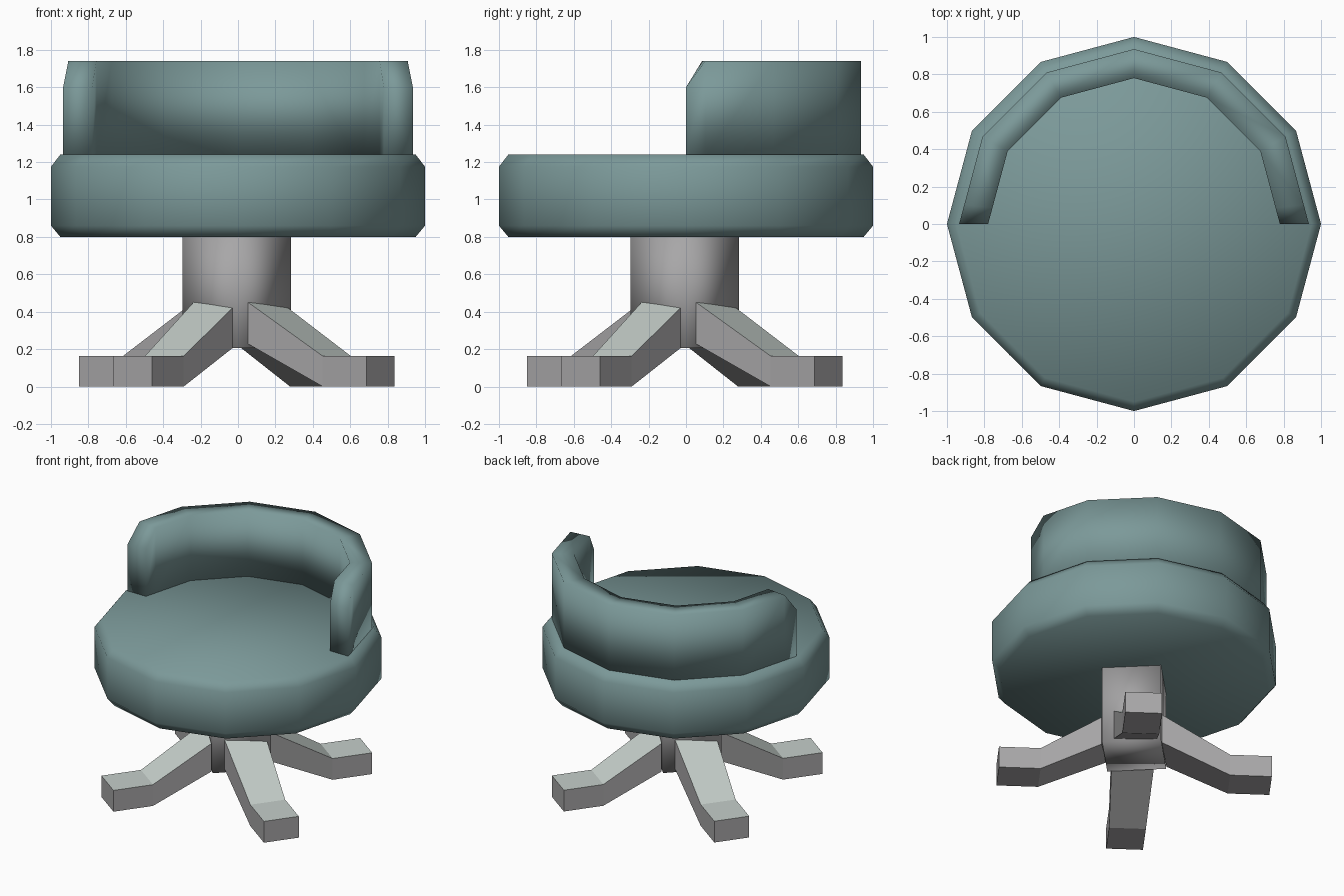
import bpy, bmesh, math
from mathutils import Vector, Matrix

if "Cube" in bpy.data.objects:
    bpy.data.objects.remove(bpy.data.objects["Cube"])


def material(name, rgb):
    m = bpy.data.materials.new(name)
    m.diffuse_color = (*rgb, 1)
    m.use_nodes = True
    m.node_tree.nodes["Principled BSDF"].inputs["Base Color"].default_value = m.diffuse_color
    return m


teal = material("teal_upholstery", (0.20, 0.32, 0.32))
grey = material("grey_metal", (0.39, 0.385, 0.39))
pale = material("pale_grey_green", (0.56, 0.62, 0.59))


def loft(name, rings, mats, smooth=False):
    """Skin a list of equal-length closed rings and cap both ends."""
    bm = bmesh.new()
    vs = [[bm.verts.new(p) for p in r] for r in rings]
    n = len(rings[0])
    for a, b in zip(vs, vs[1:]):
        for i in range(n):
            j = (i + 1) % n
            bm.faces.new((a[i], a[j], b[j], b[i]))
    bm.faces.new(vs[0])
    bm.faces.new(vs[-1])
    bmesh.ops.recalc_face_normals(bm, faces=bm.faces[:])
    for f in bm.faces:
        f.smooth = smooth
        f.normal_update()
        # upper faces take the second colour when there is one
        f.material_index = int(len(mats) > 1 and f.normal.z > 0.4)
    me = bpy.data.meshes.new(name)
    bm.to_mesh(me)
    bm.free()
    for m in mats:
        me.materials.append(m)
    ob = bpy.data.objects.new(name, me)
    bpy.context.collection.objects.link(ob)
    return ob


def polar(r, deg, z):
    a = math.radians(deg)
    return Vector((r * math.cos(a), r * math.sin(a), z))


# seat: twelve-sided cushion with bevelled rims
profile = [(0.95, 0.80), (1.0, 0.86), (1.0, 1.175), (0.95, 1.24)]
loft("seat", [[polar(r, 30 * i, z) for i in range(12)] for r, z in profile], [teal], True)


# backrest: half ring with cut top corners at both ends
def section(direction, top):
    o, i = direction * 0.935, direction * 0.78
    return [Vector((p.x, p.y, z)) for p, z in ((o, 1.23), (o, top), (i, top), (i, 1.23))]


dirs = [polar(1, 30 * i, 0) for i in range(7)]
stations = [section(dirs[0], 1.60), section(dirs[0].lerp(dirs[1], 0.22), 1.74)]
stations += [section(d, 1.74) for d in dirs[1:6]]
stations += [section(dirs[6].lerp(dirs[5], 0.22), 1.74), section(dirs[6], 1.60)]
loft("backrest", stations, [teal], True)

# column: four-sided post with corners on the axes
off = Vector((-0.006, -0.006, 0))
loft("column", [[polar(0.29, 90 * i, z) + off for i in range(4)] for z in (0.205, 0.82)],
     [grey], True)

# legs: slope down from each column face, then a flat foot, slightly twisted
foot_angle = math.radians(-36)
out = Vector((math.cos(foot_angle), math.sin(foot_angle), 0))
side = Vector((-out.y, out.x, 0)) * 0.128


def foot_ring(r):
    a, b = out * r - side, out * r + side
    up = Vector((0, 0, 0.163))
    return [a, b, b + up, a + up]


start = [Vector(p) for p in ((0.056, -0.229, 0.23), (0.274, -0.024, 0.205),
                             (0.274, -0.024, 0.42), (0.056, -0.229, 0.453))]
for k in range(4):
    rot = Matrix.Rotation(math.radians(90 * k), 3, 'Z')
    rings = [[rot @ p + off for p in r] for r in (start, foot_ring(0.66), foot_ring(0.95))]
    loft(f"leg_{k + 1}", rings, [grey, pale])
